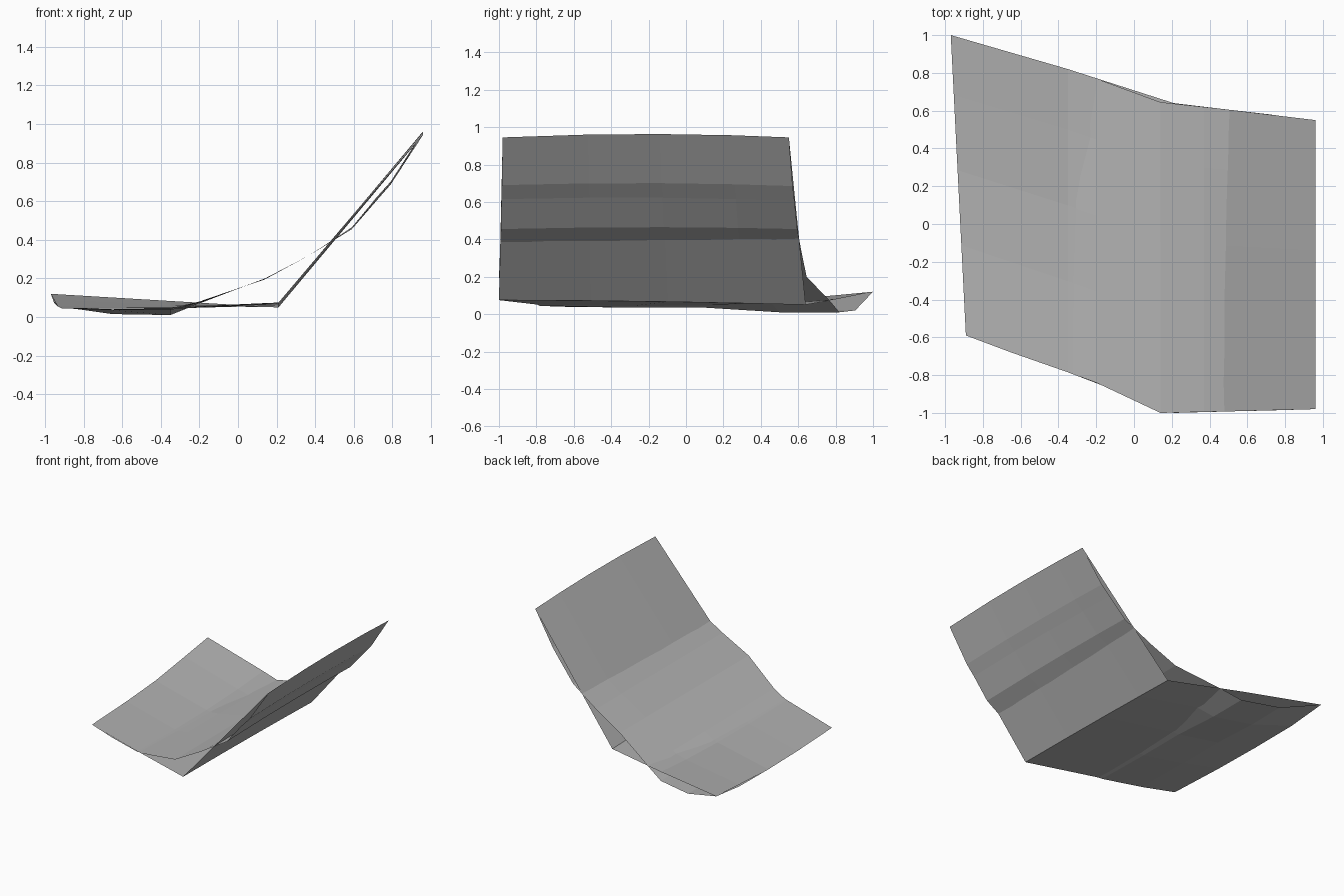
import bpy

grey = bpy.data.materials.new("mid grey")
grey.diffuse_color = (0.45, 0.45, 0.45, 1)


def loft(name, ribs):
    """Join ribs (lists of points running front to back) into an open sheet."""
    n = len(ribs[0])
    verts = [p for rib in ribs for p in rib]
    faces = [(i * n + j, (i + 1) * n + j, (i + 1) * n + j + 1, i * n + j + 1)
             for i in range(len(ribs) - 1) for j in range(n - 1)]
    me = bpy.data.meshes.new(name)
    me.from_pydata(verts, [], faces)
    me.materials.append(grey)
    bpy.context.collection.objects.link(bpy.data.objects.new(name, me))


def rib(front, back, bow=0.0, zs=None):
    """Five points from front to back; bow lifts the middle, zs sets heights."""
    pts = []
    for k, t in enumerate((0, 0.3, 0.55, 0.8, 1)):
        x, y, z = (a + (b - a) * t for a, b in zip(front, back))
        z = zs[k] if zs else z + bow * 4 * t * (1 - t)
        pts.append((x, y, z))
    return pts


# shared end edges of both sheets
top_edge = rib((0.96, -0.98, 0.945), (0.96, 0.55, 0.945), 0.018)

# curved sheet: nearly level at the left, sweeping up to the right
loft("curved_sheet", [
    rib((-0.89, -0.59, 0), (-0.97, 1.0, 0), zs=(0.045, 0.045, 0.055, 0.075, 0.12)),
    rib((-0.65, -0.68, 0), (-0.65, 0.905, 0), zs=(0.04, 0.035, 0.035, 0.015, 0.02)),
    rib((-0.35, -0.785, 0), (-0.35, 0.82, 0), zs=(0.045, 0.035, 0.035, 0.01, 0.01)),
    rib((-0.20, -0.84, 0.08), (-0.20, 0.77, 0.07)),
    rib((0.14, -1.0, 0.195), (0.14, 0.645, 0.20)),
    rib((0.37, -0.995, 0.32), (0.37, 0.62, 0.32)),
    rib((0.59, -0.99, 0.455), (0.59, 0.595, 0.455), 0.01),
    rib((0.72, -0.987, 0.615), (0.72, 0.58, 0.605), 0.013),
    rib((0.79, -0.985, 0.69), (0.79, 0.57, 0.685), 0.013),
    top_edge,
])

# folded sheet: flat floor and one straight sloping panel
loft("folded_sheet", [
    rib((-0.89, -0.59, 0), (-0.97, 1.0, 0), zs=(0.045, 0.045, 0.055, 0.09, 0.12)),
    rib((-0.35, -0.785, 0), (-0.35, 0.82, 0), zs=(0.05, 0.042, 0.045, 0.06, 0.083)),
    rib((0.21, -1.0, 0.075), (0.21, 0.64, 0.05), 0.005),
    top_edge,
])
